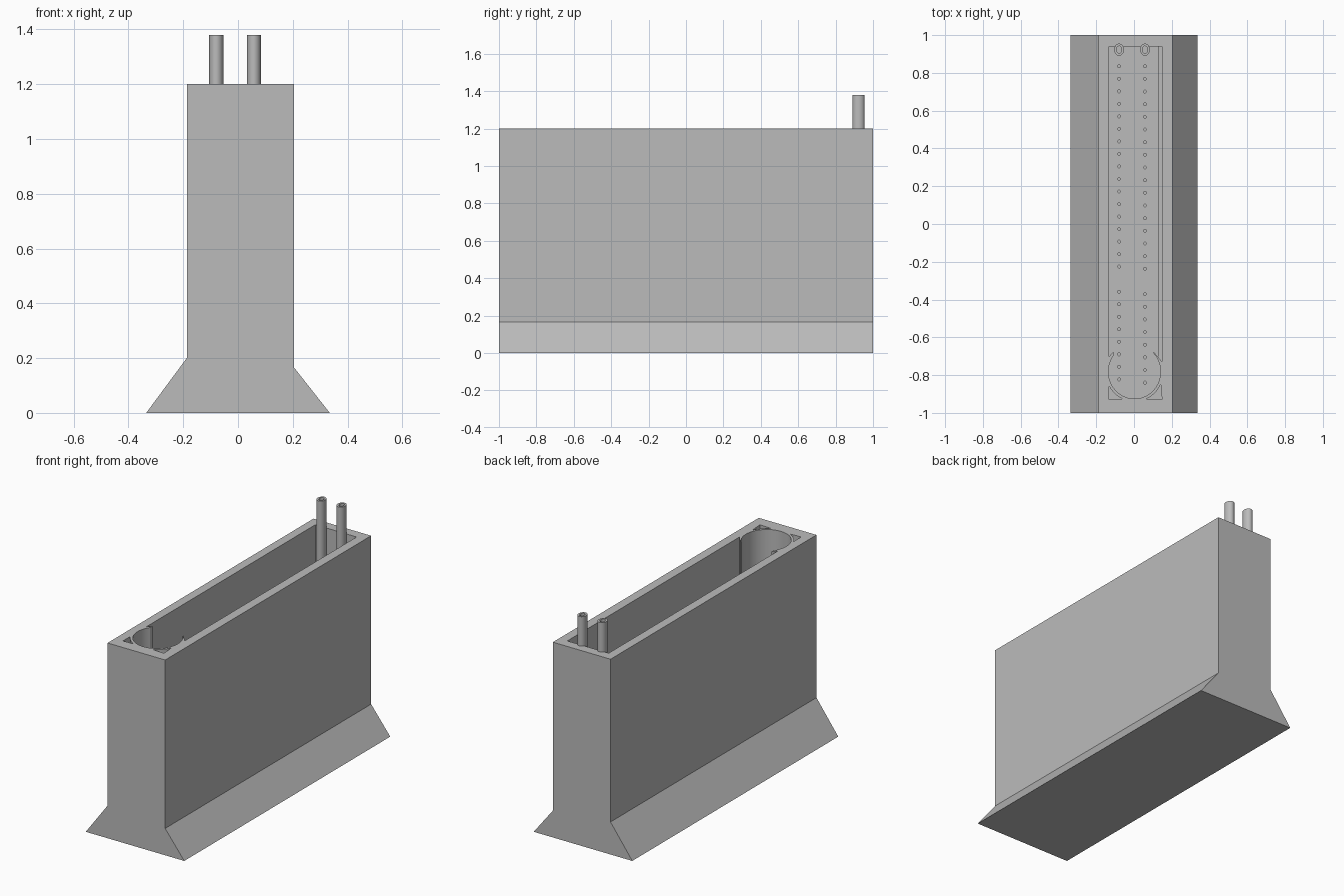
import bpy, bmesh
from math import sin, cos, pi, atan2, radians

if "Cube" in bpy.data.objects:
    bpy.data.objects.remove(bpy.data.objects["Cube"])

TOP, FLOOR, LEDGE = 1.2, 0.17, 0.2

grey = bpy.data.materials.new("plain grey")
grey.use_nodes = True
grey.diffuse_color = (0.5, 0.5, 0.5, 1)
grey.node_tree.nodes["Principled BSDF"].inputs["Base Color"].default_value = (0.5, 0.5, 0.5, 1)


def arc(cx, cy, rx, ry, start, end, steps):
    return [(cx + rx * cos(start + (end - start) * i / steps),
             cy + ry * sin(start + (end - start) * i / steps)) for i in range(steps + 1)]


def ring(cx, cy, rx, ry, steps):
    return arc(cx, cy, rx, ry, 0, 2 * pi, steps)[:-1]


def prism(name, outlines, low, high, upright=True):
    """Extrude closed outlines along z, or along y when not upright."""
    bm = bmesh.new()
    for outline in outlines:
        place = (lambda p, h: (p[0], p[1], h)) if upright else (lambda p, h: (p[0], h, p[1]))
        a = [bm.verts.new(place(p, low)) for p in outline]
        b = [bm.verts.new(place(p, high)) for p in outline]
        bm.faces.new(a)
        bm.faces.new(b)
        for i in range(len(a)):
            j = (i + 1) % len(a)
            bm.faces.new((a[i], a[j], b[j], b[i]))
    bmesh.ops.recalc_face_normals(bm, faces=bm.faces)
    mesh = bpy.data.meshes.new(name)
    bm.to_mesh(mesh)
    bm.free()
    mesh.materials.append(grey)
    obj = bpy.data.objects.new(name, mesh)
    bpy.context.scene.collection.objects.link(obj)
    return obj


def cut(target, cutter):
    """Subtract the cutter, bake the result and drop the cutter."""
    mod = target.modifiers.new("cut", 'BOOLEAN')
    mod.operation = 'DIFFERENCE'
    mod.solver = 'EXACT'
    mod.object = cutter
    cutter.hide_render = True
    bpy.context.view_layer.update()
    graph = bpy.context.evaluated_depsgraph_get()
    mesh = bpy.data.meshes.new_from_object(target.evaluated_get(graph))
    target.modifiers.clear()
    target.data = mesh
    bpy.data.objects.remove(cutter)


def smooth(obj):
    bpy.ops.object.select_all(action='DESELECT')
    obj.select_set(True)
    bpy.context.view_layer.objects.active = obj
    bpy.ops.object.shade_smooth_by_angle(angle=radians(30))


# Tank body with a flared foot
body = prism("tank_body", [[(-0.335, 0), (0.335, 0), (0.205, 0.165), (0.205, TOP),
                            (-0.187, TOP), (-0.187, 0.2)]], -1, 1, upright=False)

# Long chamber opening into a round well at the front
CX, CY, RX, RY = 0.0025, -0.782, 0.138, 0.143
left, right, back = -0.1325, 0.1485, 0.94
a0 = atan2((-0.698 - CY) / RY, (-0.109 - CX) / RX)
a1 = atan2((-0.685 - CY) / RY, (0.104 - CX) / RX)
well = arc(CX, CY, RX, RY, a0, a1 + 2 * pi, 48)
chamber = [(0.127, back), (left, back), (left, -0.703), (-0.109, -0.676)]
chamber += well + [(0.104, -0.676), (0.127, -0.704)]
cut(body, prism("chamber_cutter", [chamber], FLOOR, 1.3))

# Low ledge along the left wall
ledge = [(0.11, back), (0.11, -0.683), (right, -0.73), (right, back)]
cut(body, prism("ledge_cutter", [ledge], LEDGE, 1.3))

# Corner pockets in front of the well
pockets = []
for side, edge in ((-1, left), (1, right)):
    mid = pi * (1.25 if side < 0 else 1.75)
    curve = [p for p in arc(CX, CY, RX + 0.015, RY + 0.015, mid - 0.35, mid + 0.35, 24)
             if p[1] > -0.93 and p[0] * side < edge * side]
    pockets.append([(edge, -0.93)] + curve)
cut(body, prism("pocket_cutter", pockets, FLOOR, 1.3))

# Riser pipes at the back and two rows of floor holes
PIPE_Y = 0.923
rows = ((-0.079, 0.0663), (0.058, 0.067))
holes = [ring(x, 0.835 - i * pitch, 0.007, 0.008, 10)
         for x, pitch in rows for i in range(26) if i != 17]
cut(body, prism("hole_cutter", holes, 0.1, FLOOR + 0.02))
seats = [ring(x, PIPE_Y, 0.026, 0.032, 32) for x, _ in rows]
cut(body, prism("pipe_seat_cutter", seats, 0.1, 1.3))
for (x, _), name in zip(rows, ("right_pipe", "left_pipe")):
    pipe = prism(name, [ring(x, PIPE_Y, 0.026, 0.032, 32)], 0.1, 1.38)
    cut(pipe, prism("bore_cutter", [ring(x, PIPE_Y, 0.014, 0.019, 32)], 0.12, 1.5))
    smooth(pipe)
smooth(body)
